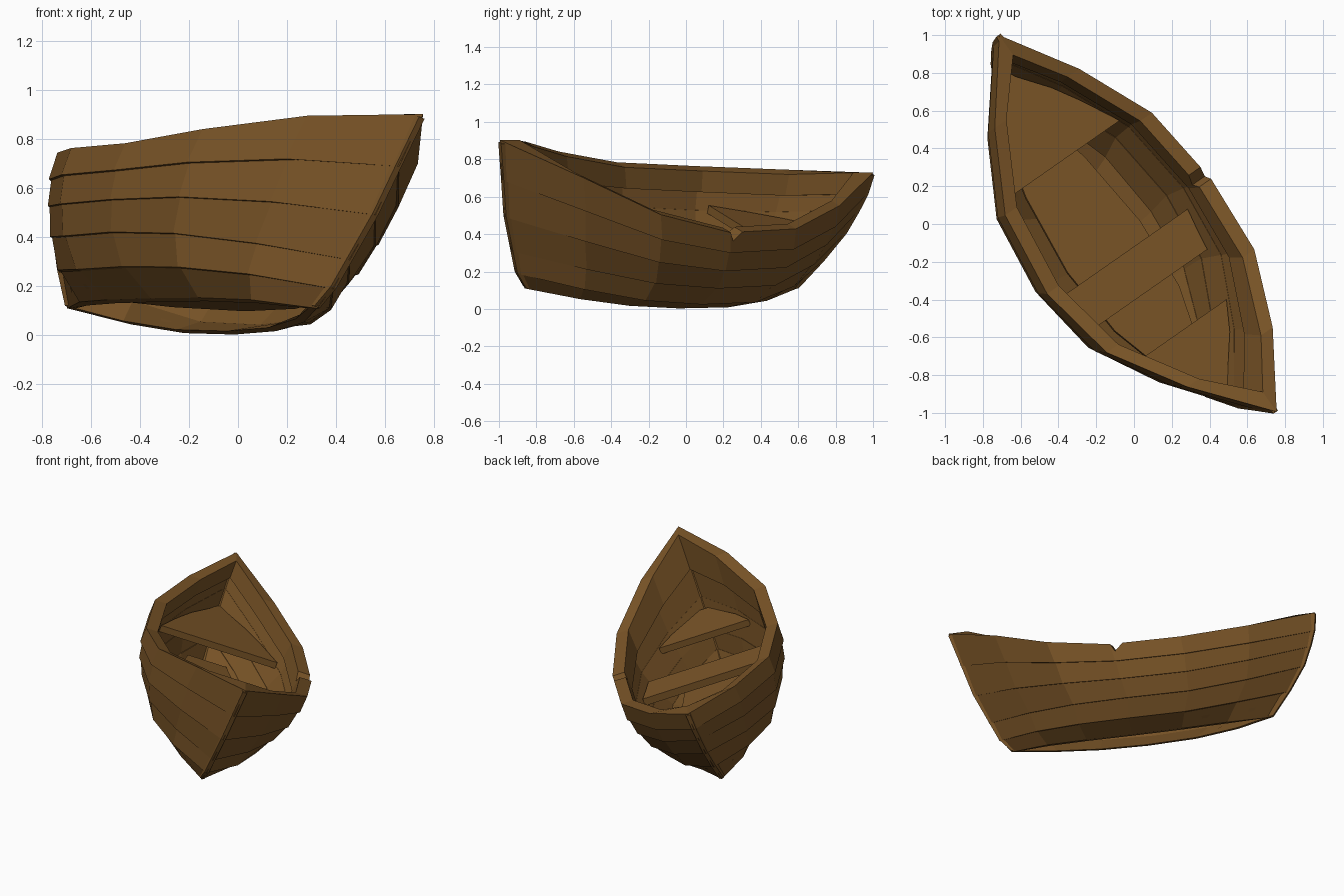
import bpy, bmesh, math
from mathutils import Matrix, Vector

if "Cube" in bpy.data.objects:
    bpy.data.objects.remove(bpy.data.objects["Cube"])

wood = bpy.data.materials.new("brown wood")
wood.diffuse_color = (0.19, 0.088, 0.02, 1)
wood.use_nodes = True
wood.node_tree.nodes["Principled BSDF"].inputs["Base Color"].default_value = wood.diffuse_color

# boat frame: x along the keel to the bow, y across, z up; then yawed and heeled over
yaw, heel = math.atan2(-0.820, 0.573), math.radians(-19.5)
FRAME = (Matrix.Translation((0.013, 0, 0.004)) @ Matrix.Rotation(yaw, 4, 'Z')
         @ Matrix.Rotation(heel, 4, 'X') @ Matrix.Translation((0, -0.263, 0)))

# plank rows, bottom to top: half beam, mid height, stern (u, h), bow (u, h)
ROWS = [(.215, -.01, -.89, .025, .88, .025), (.38, .07, -1.02, .18, .957, .11),
        (.465, .19, -1.13, .335, 1.015, .235), (.525, .31, -1.185, .46, 1.105, .43),
        (.555, .425, -1.22, .56, 1.17, .64), (.568, .535, -1.235, .675, 1.24, .86)]
# stations along the hull: position, fullness, rise toward the end
STATIONS = [(0, 0, 1), (.157, .51, .4), (.323, .885, .0), (.512, .99, 0),
            (.688, .89, .25), (.847, .515, .66), (1, 0, 1)]


def lerp(a, b, t):
    return a + (b - a) * t


def hull(r, s):
    """Point on the hull side for row r (may be fractional) and station s."""
    i = min(int(r), 4)
    w, hm, us, hs, ub, hb = [lerp(a, b, r - i) for a, b in zip(ROWS[i], ROWS[i + 1])]
    for a, b in zip(STATIONS, STATIONS[1:]):
        if s <= b[0]:
            break
    t = (s - a[0]) / (b[0] - a[0])
    full, rise = lerp(a[1], b[1], t), lerp(a[2], b[2], t)
    full **= min(.75 + .125 * r, 1)      # the bottom stays fuller toward the ends
    return Vector((lerp(us, ub, s), w * full, hm + ((hs if s < .5 else hb) - hm) * rise))


def half_beam(u, h):
    """Half width of the hull at length u and height h."""
    best = (9, 0)
    for k in range(101):
        r = k * .05
        us, ub = hull(r, 0).x, hull(r, 1).x
        s = (u - us) / (ub - us)
        if 0 <= s <= 1:
            p = hull(r, s)
            best = min(best, (abs(p.z - h), p.y))
    return best[1]


def make(name, verts, faces, mirror=False):
    me = bpy.data.meshes.new(name)
    bm = bmesh.new()
    vs = [bm.verts.new(v) for v in verts]
    for f in faces:
        bm.faces.new([vs[i] for i in f])
    bmesh.ops.recalc_face_normals(bm, faces=bm.faces)
    bm.to_mesh(me)
    bm.free()
    me.materials.append(wood)
    ob = bpy.data.objects.new(name, me)
    bpy.context.collection.objects.link(ob)
    ob.matrix_world = FRAME
    if mirror:
        m = ob.modifiers.new("Mirror", 'MIRROR')
        m.use_axis = (False, True, False)
        m.merge_threshold = .0005
    return ob


def sweep(name, loops, mirror=False, caps=False):
    n = len(loops[0])
    verts = [p for l in loops for p in l]
    faces = [(i * n + j, i * n + (j + 1) % n, (i + 1) * n + (j + 1) % n, (i + 1) * n + j)
             for i in range(len(loops) - 1) for j in range(n)]
    if caps:
        faces += [tuple(range(n)), tuple(range(len(verts) - n, len(verts)))]
    return make(name, verts, faces, mirror)


def strake(name, r, thick, lap):
    """One lapped plank between rows r and r+1, on both sides."""
    loops = []
    for s, full, rise in STATIONS:
        end = (s == 1) - (s == 0)
        loop = []
        for row, off in ((r + 1, 0.0), (r, lap), (r, -thick), (r + 1, -thick)):
            p = hull(row, s)
            if end:
                p.x += end * off * (1.6 if off < 0 else .5)
            else:
                p.y += off
            if row == r and off != 0:
                p.z -= .006
            loop.append(p)
        loops.append(loop)
    return sweep(name, loops, mirror=True)


# hull planks (open below) and thick top plank
for r in range(4):
    strake("plank_%d" % (r + 1), r, .035, .008)
gunwale = strake("gunwale", 4, .08, .012)


def board(name, us, h, thick, widths=None):
    """Flat board across the hull, following its sides unless widths are given."""
    loops = []
    for i, u in enumerate(us):
        w = widths[i] if widths else max(half_beam(u, h) - .05, .01)
        loops.append([(u, -w, h), (u, w, h), (u, w, h - thick), (u, -w, h - thick)])
    sweep(name, loops, caps=True)


board("floorboard", (-.72, -.45, 0, .4, .66), .115, .02, (.13, .2, .25, .22, .14))
board("stern_seat", (-.5, -.7, -.85, -1.0, -1.08), .35, .045)
board("thwart", (.09, .2, .325), .29, .05)
board("bow_seat", (.6, .75, .88, .98), .37, .045)

# stem posts at both ends, flush with the gunwale
for name, s, d in (("stern_post", 0, -1), ("bow_post", 1, 1)):
    loops = []
    for r in (0, 1, 2, 3, 4, 4.93):
        p = hull(r, s)
        loops.append([p + Vector((dx * d, dy, 0)) for dx, dy in
                      ((.004, -.014), (.004, .014), (-.06, .025), (-.06, -.025))])
    sweep(name, loops, caps=True)

# oar notch cut in the low side of the gunwale
cut = make("notch_cutter", [(x, y, z) for y in (.44, .7) for x, z in ((-.09, .57), (.05, .57), (.0, .485))],
           [(0, 1, 2), (3, 4, 5), (0, 1, 4, 3), (1, 2, 5, 4), (2, 0, 3, 5)])
cut.hide_render = True
cut.hide_viewport = True
cut.display_type = 'WIRE'
b = gunwale.modifiers.new("Notch", 'BOOLEAN')
b.operation = 'DIFFERENCE'
b.object = cut
